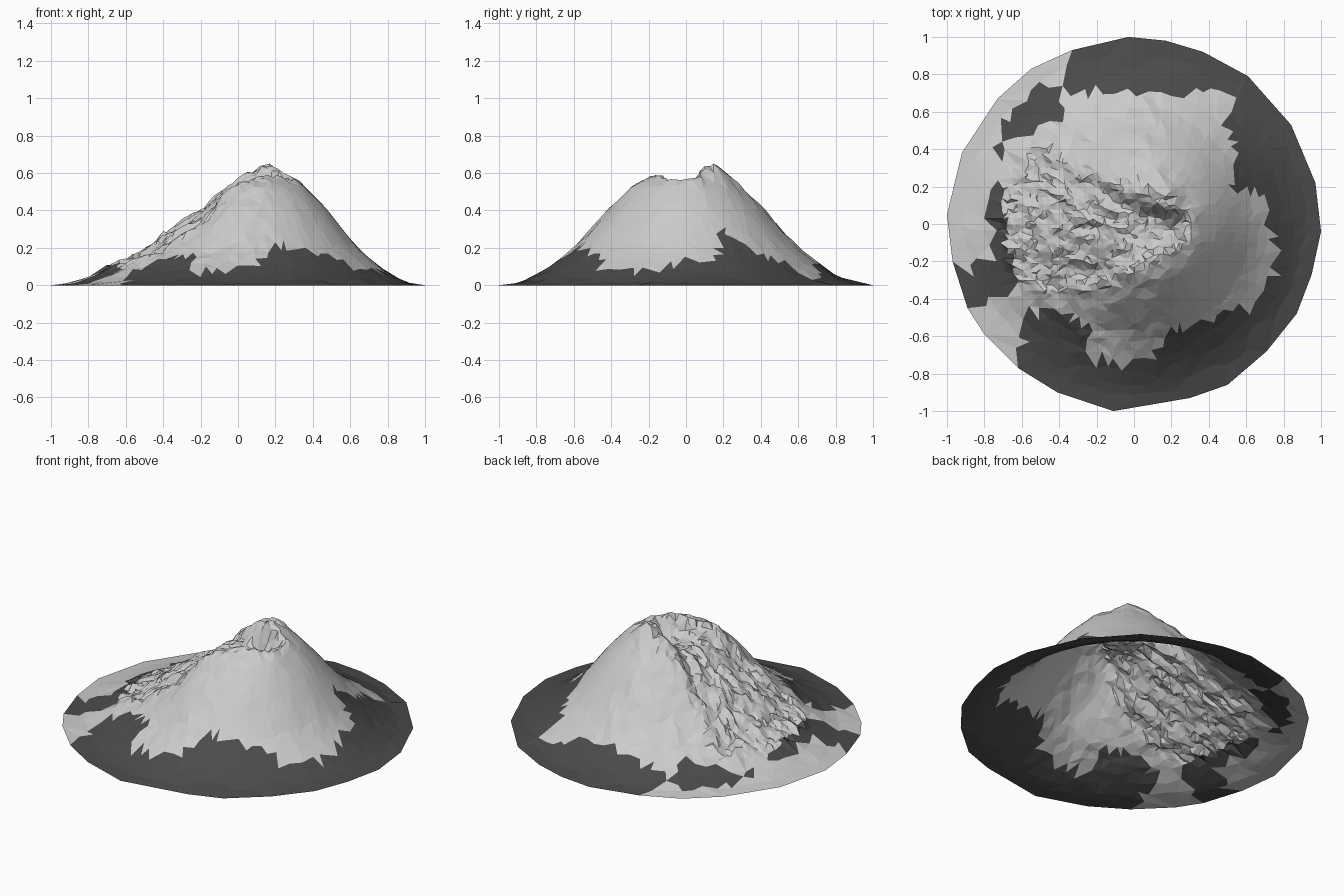
import bpy, math, random
from mathutils import Vector, noise
from mathutils.geometry import delaunay_2d_cdt

if "Cube" in bpy.data.objects:
    bpy.data.objects.remove(bpy.data.objects["Cube"])

random.seed(7)

# rim outline of the coarse polygonal base
RIM = [(-.03, 1), (.17, .98), (.37, .92), (.61, .79), (.84, .53), (.97, .22), (1, -.04),
       (.95, -.27), (.87, -.48), (.71, -.68), (.5, -.86), (.3, -.93), (-.11, -1), (-.41, -.9),
       (-.62, -.77), (-.8, -.59), (-.89, -.45), (-.97, -.2), (-1, .05), (-.92, .38),
       (-.73, .67), (-.55, .83), (-.33, .93)]
# slope profile: fraction of the way from the summit axis to the edge, height
SLOPE = [(0, .575), (.15, .59), (.2, .58), (.3, .522), (.4, .425), (.5, .31), (.6, .2),
         (.7, .12), (.8, .055), (.9, .012), (1, 0)]
# dark band around the foot: angle, inner radius, outer radius
BAND = [(0, .73, 2), (12, .72, 2), (20, .56, 2), (45, .72, 2), (55, .9, 2), (62, .8, 2),
        (75, .71, 2), (100, .72, 2), (109, .74, 2), (111, .77, .95), (118, .8, .85),
        (124, .66, .92), (142, .78, .88), (150, .82, .84), (160, .74, .75), (170, .73, .79),
        (180, .67, .75), (190, .7, .74), (194, .67, .85), (198, .67, 1), (207, .72, 1.1),
        (210, .95, .7), (218, .95, .7), (221, .72, .79), (226, .64, .86), (231, .61, .94),
        (234, .6, 2), (246, .6, 2), (252, .76, 2), (275, .74, 2), (290, .6, 2),
        (312, .66, 2), (325, .76, 2), (345, .8, 2), (360, .73, 2)]
AXIS = Vector((.1, 0))


def lerp_table(table, v, k=1):
    for a, b in zip(table, table[1:]):
        if v <= b[0]:
            return a[k] + (b[k] - a[k]) * (v - a[0]) / (b[0] - a[0])
    return table[-1][k]


def smooth(v):
    v = max(0, min(1, v))
    return v * v * (3 - 2 * v)


def breach(x, y):
    """Distance inside the collapsed sector that opens to the left."""
    north = min(.06 + .42 * (.28 - x), .4)
    south = max(-.11 - .5 * (.28 - x), -.36)
    return min(north - y, y - south, .3 - x, .54 - math.hypot(x + .15, y - .02))


def height(x, y):
    p = Vector((x, y)) - AXIS
    r = p.length
    u = p.normalized() if r > 1e-6 else Vector((1, 0))
    b = u.dot(AXIS)
    edge = -b + math.sqrt(b * b + 1 - AXIS.length_squared)
    z = lerp_table(SLOPE, min(r / edge, 1))
    z += .07 * math.exp(-((x - .15) ** 2 + (y - .15) ** 2) / .007)       # summit
    z *= 1 - .17 * smooth((.04 - x) / .3) * smooth((.95 + x) / .4)       # lower left side
    z -= smooth(breach(x, y) / .1) * max(.012, min(.14, .09 + .14 * x))  # hollow
    fade = max(0, min(1, (.95 - math.hypot(x, y)) * 4))
    west = 1 if x < .15 else .35
    z += fade * west * .016 * noise.noise(Vector((x * 11, y * 11, 3)))
    if breach(x, y) > -.03:
        z += .03 * noise.noise(Vector((x * 10 + y * 4, y * 18, 1)))
    return max(z, 0)


# scattered points: coarse rings outside, dense grid in the collapsed sector
pts = [Vector(p) for p in RIM]
r = .04
while r < .93:
    step = .05 if r < .7 else .075
    n = max(6, int(2 * math.pi * r / step))
    for i in range(n):
        a = 2 * math.pi * (i + random.uniform(-.3, .3)) / n
        q = r + random.uniform(-.3, .3) * step
        x, y = q * math.cos(a), q * math.sin(a)
        if breach(x, y) < -.03 and q < .93:
            pts.append(Vector((x, y)))
    r += step * .9
G = .027
for i in range(-28, 13):
    for j in range(-16, 18):
        x = (i + random.uniform(-.38, .38)) * G
        y = (j + random.uniform(-.38, .38)) * G
        if breach(x, y) >= -.03:
            pts.append(Vector((x, y)))

flat, _, faces, *_ = delaunay_2d_cdt(pts, [], [], 0, 1e-5)

# lift to the mountain surface, with broken ledges in the rough rock
verts = []
for p in flat:
    z = height(p.x, p.y) if p.length < .94 else 0
    j = .007 if breach(p.x, p.y) > 0 else 0
    if j == 0 and p.length < .7 and p.x < .2:
        j = .004
    verts.append((p.x + random.uniform(-j, j), p.y + random.uniform(-j, j),
                  z + random.uniform(-j, j)))

mesh = bpy.data.meshes.new("mountain")
mesh.from_pydata(verts, [], faces)
rock = bpy.data.materials.new("pale_rock")
rock.diffuse_color = (.6, .6, .6, 1)
rock.use_nodes = True
rock.node_tree.nodes["Principled BSDF"].inputs["Base Color"].default_value = rock.diffuse_color
forest = bpy.data.materials.new("dark_foot")
forest.diffuse_color = (.07, .07, .07, 1)
forest.use_nodes = True
forest.node_tree.nodes["Principled BSDF"].inputs["Base Color"].default_value = forest.diffuse_color
mesh.materials.append(rock)
mesh.materials.append(forest)

# dark patches around the foot
for f in mesh.polygons:
    c = f.center
    ang = math.degrees(math.atan2(c.y, c.x)) % 360
    if lerp_table(BAND, ang, 1) < math.hypot(c.x, c.y) < lerp_table(BAND, ang, 2):
        f.material_index = 1
if sum(f.normal.z for f in mesh.polygons) < 0:
    mesh.flip_normals()
mesh.update()

mountain = bpy.data.objects.new("mountain", mesh)
bpy.context.collection.objects.link(mountain)
